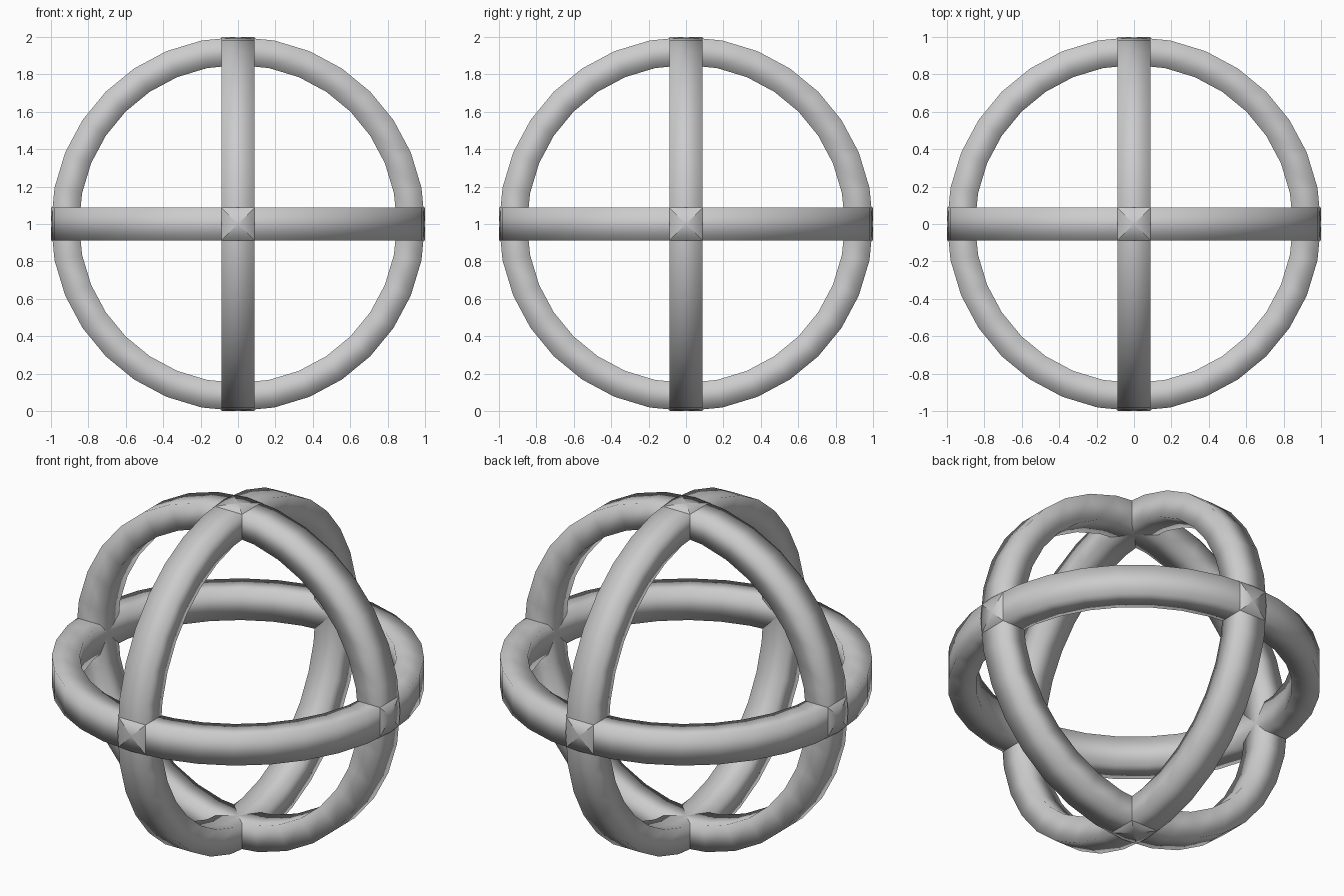
import bpy, bmesh
from math import cos, sin, tau, pi

if "Cube" in bpy.data.objects:
    bpy.data.objects.remove(bpy.data.objects["Cube"])

SEGMENTS = 32
OUTER, INNER, HALF_WIDTH = 1.0, 0.85, 0.0885


def ring(name, rotation):
    """Band with a rectangular section, swept round a faceted circle."""
    bm = bmesh.new()
    section = [(OUTER, -HALF_WIDTH), (OUTER, HALF_WIDTH),
               (INNER, HALF_WIDTH), (INNER, -HALF_WIDTH)]
    loops = []
    for i in range(SEGMENTS):
        a = tau * i / SEGMENTS
        loops.append([bm.verts.new((r * cos(a), r * sin(a), z)) for r, z in section])
    for i in range(SEGMENTS):
        a, b = loops[i], loops[(i + 1) % SEGMENTS]
        for j in range(4):
            k = (j + 1) % 4
            bm.faces.new((a[j], b[j], b[k], a[k]))
    bmesh.ops.recalc_face_normals(bm, faces=bm.faces)
    for f in bm.faces:
        f.smooth = True
    mesh = bpy.data.meshes.new(name)
    bm.to_mesh(mesh)
    bm.free()
    obj = bpy.data.objects.new(name, mesh)
    obj.location = (0, 0, 1)
    obj.rotation_euler = rotation
    bpy.context.collection.objects.link(obj)


# Three equal rings crossing at right angles
ring("horizontal_ring", (0, 0, 0))
ring("front_facing_ring", (pi / 2, 0, 0))
ring("side_facing_ring", (0, pi / 2, 0))
